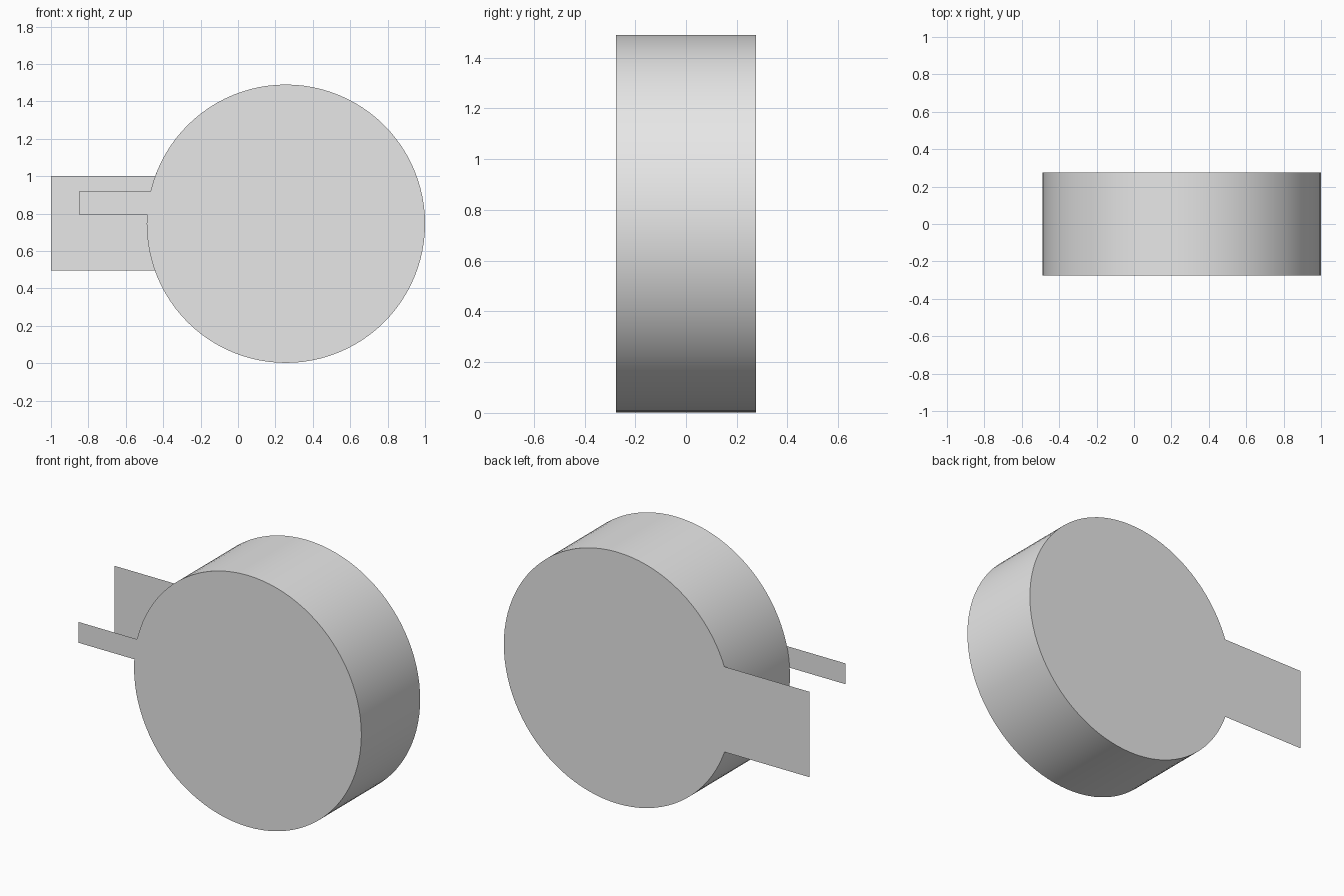
import bpy, bmesh
from math import sin, cos, asin, pi, tau

if "Cube" in bpy.data.objects:
    bpy.data.objects.remove(bpy.data.objects["Cube"], do_unlink=True)

CX, CZ, R, HALF, SEGMENTS = 0.256, 0.746, 0.744, 0.275, 96

grey = bpy.data.materials.new("light grey")
grey.diffuse_color = (0.8, 0.8, 0.8, 1)
grey.use_nodes = True
grey.node_tree.nodes["Principled BSDF"].inputs["Base Color"].default_value = (0.8, 0.8, 0.8, 1)


def finish(name, bm):
    mesh = bpy.data.meshes.new(name)
    bm.to_mesh(mesh)
    bm.free()
    mesh.materials.append(grey)
    obj = bpy.data.objects.new(name, mesh)
    bpy.context.collection.objects.link(obj)
    return obj


def circle_point(a):
    return CX + R * cos(a), CZ + R * sin(a)


def tabbed_cap(name, y, tip_x, low, high):
    """Flat disc whose outline runs out into a rectangular tab on the -x side."""
    start = pi + asin((low - CZ) / R)
    end = pi + asin((high - CZ) / R)
    # The sine flips past the half turn, so mirror the two junction angles
    start, end = tau - start, tau - end
    ring = [tau * i / SEGMENTS for i in range(SEGMENTS * 2)]
    angles = [start] + [a for a in ring if start + 0.001 < a < end + tau - 0.001] + [end + tau]
    outline = [circle_point(a) for a in angles] + [(tip_x, high), (tip_x, low)]
    if y > 0:
        outline.reverse()
    bm = bmesh.new()
    bm.faces.new([bm.verts.new((x, y, z)) for x, z in outline])
    return finish(name, bm)


# Front and back plates, each with its own thin tab
tabbed_cap("front_plate", -HALF, -0.85, 0.795, 0.918)
tabbed_cap("back_plate", HALF, -1.0, 0.495, 1.0)

# Curved side wall of the drum
bm = bmesh.new()
pairs = []
for i in range(SEGMENTS):
    x, z = circle_point(tau * i / SEGMENTS)
    pairs.append([bm.verts.new((x, y, z)) for y in (-HALF, HALF)])
for i, (a, b) in enumerate(pairs):
    c, d = pairs[(i + 1) % SEGMENTS]
    bm.faces.new((a, c, d, b)).smooth = True
bmesh.ops.recalc_face_normals(bm, faces=bm.faces)
wall = finish("drum_wall", bm)
if wall.data.polygons[0].normal.x < 0:
    wall.data.flip_normals()
